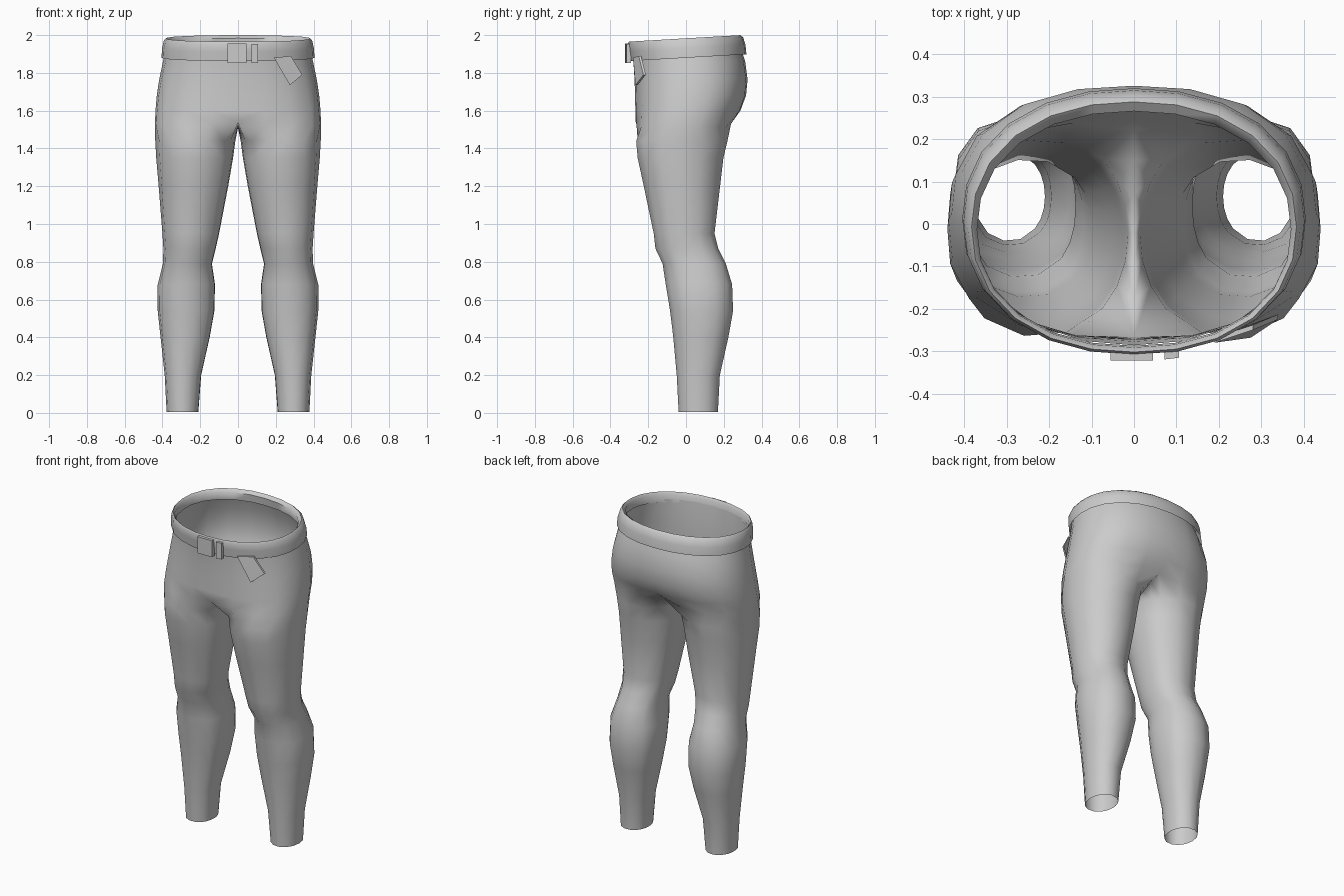
import bpy, bmesh
from math import sin, cos, radians

if "Cube" in bpy.data.objects:
    bpy.data.objects.remove(bpy.data.objects["Cube"])

TILT = 0.058  # the waistline rises towards the back


def oval(cx, cy, rx, ry, deg, n):
    """Point on a slightly squared oval; 0 deg is outward, -90 is the front."""
    c, s = cos(radians(deg)), sin(radians(deg))
    k = (abs(c) ** n + abs(s) ** n) ** (-1 / n)
    return cx + rx * c * k, cy + ry * s * k


def finish(name, bm, smooth=True, angle=40):
    bmesh.ops.recalc_face_normals(bm, faces=bm.faces)
    me = bpy.data.meshes.new(name)
    bm.to_mesh(me)
    bm.free()
    ob = bpy.data.objects.new(name, me)
    bpy.context.collection.objects.link(ob)
    bpy.ops.object.select_all(action='DESELECT')
    ob.select_set(True)
    bpy.context.view_layer.objects.active = ob
    if smooth:
        bpy.ops.object.shade_smooth_by_angle(angle=radians(angle))
    return ob


def bridge(bm, a, b, closed):
    n = len(a)
    for i in range(n if closed else n - 1):
        j = (i + 1) % n
        bm.faces.new((a[i], a[j], b[j], b[i]))


# Trousers: one leg and half the hips, mirrored
# Leg rings: z, inner x, outer x, front y, back y, squareness
LEG = [(0.005, .21, .378, -.04, .17, 2.1), (.2, .195, .388, -.05, .18, 2.2),
       (.4, .15, .41, -.068, .225, 2.4), (.54, .125, .425, -.085, .25, 2.45),
       (.68, .122, .425, -.108, .245, 2.4), (.79, .138, .397, -.125, .212, 2.3),
       (.87, .118, .395, -.163, .172, 2.25), (.95, .10, .40, -.172, .152, 2.25),
       (1.2, .052, .42, -.225, .182, 2.2), (1.35, .026, .433, -.258, .20, 2.15),
       (1.44, .014, .438, -.266, .222, 2.1)]
# Hip rings: z, half width, front y, back y, squareness
HIPS = [(1.6, .437, -.268, .288, 2.65), (1.68, .43, -.27, .318, 2.5),
        (1.76, .418, -.272, .326, 2.4), (1.85, .399, -.277, .313, 2.3),
        (1.94, .38, -.286, .28, 2.2)]
leg_angles = [-135 + 27 * i for i in range(11)] + [150 + 15 * i for i in range(5)]
hip_angles = [-90 + 18 * i for i in range(11)]

bm = bmesh.new()
prev = None
for z, xi, xo, yf, yb, n in LEG:
    ring = [bm.verts.new((*oval((xi + xo) / 2, (yf + yb) / 2, (xo - xi) / 2,
                                (yb - yf) / 2, a, n), z)) for a in leg_angles]
    if prev:
        bridge(bm, prev, ring, True)
    prev = ring

# Crotch ring: the inner points lie on the centre line
lift = {0: .025, 1: .015, 9: .015, 10: .03}
crotch = [bm.verts.new((*oval(0, -.012, .44, .254, a, 2.8), 1.515 + lift.get(i, 0)))
          for i, a in enumerate(hip_angles)]
crotch[10].co.y = .22
for y, z in ((.15, 1.52), (.07, 1.51), (-.02, 1.51), (-.10, 1.512), (-.18, 1.52)):
    crotch.append(bm.verts.new((0, y, z)))
bridge(bm, prev, crotch, True)

prev = crotch[:11]
for z, rx, yf, yb, n in HIPS:
    tilt = TILT * max(0, min(1, (z - 1.7) / .2))
    ring = []
    for a in hip_angles:
        x, y = oval(0, (yf + yb) / 2, rx, (yb - yf) / 2, a, n)
        ring.append(bm.verts.new((x, y, z + tilt * y)))
    bridge(bm, prev, ring, False)
    prev = ring

for v in bm.verts:
    if abs(v.co.x) < 1e-4:
        v.co.x = 0
trousers = finish("trousers", bm, angle=80)
mirror = trousers.modifiers.new("mirror", 'MIRROR')
mirror.use_clip = True
mirror.merge_threshold = 0.001

# Belt: a tilted band, thicker at the back, with a rounded top rim
BAND = [(1.88, .405, -.296, .32), (1.93, .402, -.303, .315),
        (1.97, .393, -.308, .303), (1.983, .383, -.302, .288), (1.968, .37, -.291, .266),
        (1.92, .372, -.287, .272)]
bm = bmesh.new()
prev = None
for z, rx, yf, yb in BAND:
    ring = []
    for i in range(24):
        x, y = oval(0, (yf + yb) / 2, rx, (yb - yf) / 2, 15 * i, 2.2)
        ring.append(bm.verts.new((x, y, z + TILT * y)))
    if prev:
        bridge(bm, prev, ring, True)
    prev = ring
finish("belt", bm, angle=60)


# Buckle and belt keeper: thin blocks on the front of the belt
def block(name, x0, x1, y0, y1, z0, z1, turn=0):
    bm = bmesh.new()
    bmesh.ops.create_cube(bm, size=1)
    for v in bm.verts:
        x = x0 if v.co.x < 0 else x1
        v.co = (x, (y0 if v.co.y < 0 else y1) + turn * x, z0 if v.co.z < 0 else z1)
    finish(name, bm, False)


block("buckle", -.055, .045, -.322, -.295, 1.852, 1.955)
block("belt_keeper", .072, .106, -.328, -.305, 1.852, 1.953, .12)

# Hanging belt tip
bm = bmesh.new()
tip = [bm.verts.new(p) for p in ((.19, -.28, 1.88), (.275, -.268, 1.735),
                                 (.34, -.225, 1.79), (.28, -.25, 1.89))]
face = bm.faces.new(tip)
back = bmesh.ops.extrude_face_region(bm, geom=[face])
for v in [g for g in back["geom"] if isinstance(g, bmesh.types.BMVert)]:
    v.co.y += .012
finish("belt_tip", bm, False)
